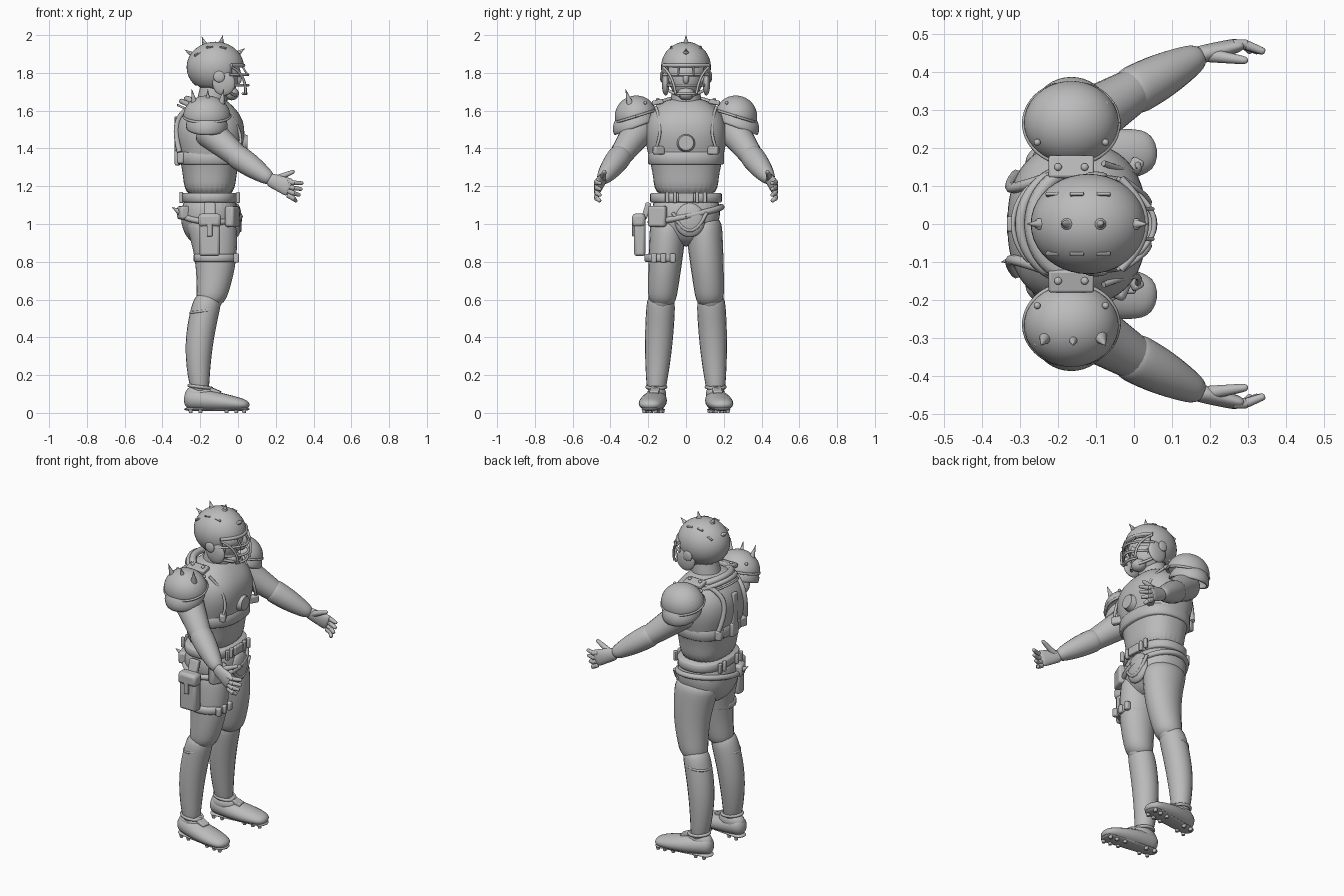
import bpy, bmesh
from math import sin, cos, pi, radians, copysign, sqrt
from mathutils import Vector

if "Cube" in bpy.data.objects:
    bpy.data.objects.remove(bpy.data.objects["Cube"])

grey = bpy.data.materials.new("plain_grey")
grey.use_nodes = True
grey.diffuse_color = (.5, .5, .5, 1)
grey.node_tree.nodes["Principled BSDF"].inputs["Base Color"].default_value = grey.diffuse_color

BODY = -.15  # depth of the body's axis


def add_object(name, data):
    data.materials.append(grey)
    obj = bpy.data.objects.new(name, data)
    bpy.context.collection.objects.link(obj)
    bpy.ops.object.select_all(action='DESELECT')
    bpy.context.view_layer.objects.active = obj
    obj.select_set(True)
    return obj


def finish(name, bm, angle=50):
    bmesh.ops.recalc_face_normals(bm, faces=bm.faces)
    mesh = bpy.data.meshes.new(name)
    bm.to_mesh(mesh)
    bm.free()
    obj = add_object(name, mesh)
    bpy.ops.object.shade_smooth_by_angle(angle=radians(angle))
    return obj


def skin_rings(name, rings):
    """Bridge loops of points into a closed tube."""
    bm = bmesh.new()
    loops = [[bm.verts.new(point) for point in ring] for ring in rings]
    for low, high in zip(loops, loops[1:]):
        for k in range(len(low)):
            bm.faces.new((low[k - 1], low[k], high[k], high[k - 1]))
    bm.faces.new(loops[0])
    bm.faces.new(loops[-1])
    return finish(name, bm)


def limb(name, start, end, r_start, r_end, wide=1, wide_end=None, bulge=0, bow=0):
    """Round-ended taper; wide scales its sideways radius, bow bends it forwards."""
    start, end = Vector(start), Vector(end)
    wide_end = wide_end or wide
    along = (end - start).normalized()
    across = Vector((0, 1, 0))
    across = (across - along * across.dot(along)).normalized()
    up = across.cross(along)
    steps, sides, rings = 20, 20, []
    for i in range(steps + 1):
        t = (1 - cos(pi * i / steps)) / 2
        swell = sin(pi * t)
        centre = start.lerp(end, t) + Vector((bow * swell, 0, 0))
        r = r_start + (r_end - r_start) * t + bulge * swell
        r *= max(.05, sqrt(1 - abs(t + t - 1) ** 12))
        w = r * (wide + (wide_end - wide) * t)
        angles = [2 * pi * k / sides for k in range(sides)]
        rings.append([centre + across * w * cos(a) + up * r * sin(a) for a in angles])
    return skin_rings(name, rings)


def hull(name, rows, x=BODY, y=0, smooth=0, power=2.4):
    """Stack of level superellipses, each row being height, depth and width."""
    def bend(value):
        return copysign(abs(value) ** (2 / power), value)
    sides = 32
    angles = [2 * pi * k / sides for k in range(sides)]
    obj = skin_rings(name, [[(x + depth * bend(cos(a)), y + width * bend(sin(a)), z)
                             for a in angles] for z, depth, width in rows])
    if smooth:
        obj.modifiers.new("smooth", 'SUBSURF').levels = smooth


def band(name, z, half, depth, width, lip=.006, **place):
    edge = (depth - lip, width - lip)
    hull(name, [(z - half, *edge), (z - half + lip, depth, width),
                (z + half - lip, depth, width), (z + half, *edge)], **place)


def wire(name, points, radius):
    curve = bpy.data.curves.new(name, 'CURVE')
    curve.dimensions = '3D'
    curve.bevel_depth, curve.bevel_resolution, curve.use_fill_caps = radius, 2, True
    spline = curve.splines.new('NURBS')
    spline.points.add(len(points) - 1)
    for slot, point in zip(spline.points, points):
        slot.co = (*point, 1)
    spline.order_u, spline.resolution_u, spline.use_endpoint_u = 3, 4, True
    add_object(name, curve)
    bpy.ops.object.convert(target='MESH')


def loop_path(z, depth, width, dip=0, x=BODY, y=0, lean=0):
    """Closed path that can dip at the front and lean to one side."""
    angles = [2 * pi * k / 24 for k in range(25)]
    return [(x + depth * cos(a), y + width * sin(a),
             z - dip * (1 + cos(a)) / 2 + lean * sin(a)) for a in angles]


def ball(name, at, size, keep=None, shell=0, roll=0):
    bm = bmesh.new()
    bmesh.ops.create_uvsphere(bm, u_segments=40, v_segments=24, radius=1)
    bmesh.ops.scale(bm, vec=size, verts=bm.verts)
    if keep:
        gone = [f for f in bm.faces if not keep(f.calc_center_median())]
        bmesh.ops.delete(bm, geom=gone, context='FACES')
    obj = finish(name, bm)
    obj.location, obj.rotation_euler.x = at, roll
    if shell:
        obj.modifiers.new("shell", 'SOLIDIFY').thickness = shell


def box(name, at, size, turn=0, roll=0, pitch=0):
    bm = bmesh.new()
    bmesh.ops.create_cube(bm, size=1)
    bmesh.ops.scale(bm, vec=size, verts=bm.verts)
    obj = finish(name, bm, angle=30)
    obj.location, obj.rotation_euler = at, (roll, pitch, turn)
    bevel = obj.modifiers.new("bevel", 'BEVEL')
    bevel.width, bevel.segments = min(size) / 4, 2


def cone(name, base, tip, radius, tip_radius=.0005):
    bm = bmesh.new()
    base, tip = Vector(base), Vector(tip)
    axis = tip - base
    bmesh.ops.create_cone(bm, segments=16, radius1=radius, radius2=tip_radius,
                          depth=axis.length, cap_ends=True)
    obj = finish(name, bm)
    obj.location = (base + tip) / 2
    obj.rotation_euler = axis.to_track_quat('Z', 'Y').to_euler()


# Torso, pelvis and neck
hull("shirt", [(1.13, .13, .17), (1.25, .14, .17), (1.36, .16, .2), (1.46, .19, .22),
               (1.56, .18, .21), (1.63, .12, .15), (1.67, .07, .08)], smooth=2)
hull("pelvis", [(.88, .08, .08), (.95, .14, .15), (1.04, .16, .19), (1.18, .13, .17)], smooth=2)
limb("neck", (BODY, 0, 1.56), (-.12, 0, 1.76), .09, .07)

# Collar folds, cord and plain medallion
wire("collar_roll", loop_path(1.66, .12, .14, dip=.08), .02)
wire("collar_fold", loop_path(1.65, .15, .15, dip=.13), .014)
wire("pendant_cord", loop_path(1.63, .17, .15, dip=.16), .006)
cone("chest_medallion", (.02, 0, 1.43), (.05, 0, 1.43), .05, tip_radius=.04)

# Rib harness, waist belt and sling belt
band("rib_band", z=1.35, half=.035, depth=.17, width=.2)
band("waist_belt", z=1.14, half=.025, depth=.145, width=.19)
wire("sling_belt", loop_path(1.06, .16, .19, dip=.02, lean=.04), .016)
box("belt_buckle", at=(0, 0, 1.14), size=(.02, .08, .05))
box("back_plate", at=(-.32, 0, 1.35), size=(.03, .06, .08))
box("spine_strap", at=(-.325, 0, 1.47), size=(.02, .04, .2))
for y in (-.1, -.06, .06, .1):
    for x in (0, -.3):
        box("belt_loop", at=(x, y, 1.14), size=(.02, .02, .06))

# Hip gear
ball("hip_cloth", at=(-.01, .02, 1.02), size=(.03, .08, .09))
wire("hip_cloth_hem", [(0, -.07, 1.06), (.02, .02, .87), (0, .11, 1.06)], .01)
box("front_pouch", at=(-.03, -.15, 1.04), size=(.05, .1, .11), turn=-.4)
box("rear_pouch", at=(-.29, -.1, 1.06), size=(.05, .08, .07), turn=.3)
cone("rear_tag", (-.29, -.09, 1.05), (-.35, -.1, 1.09), .025)
box("thigh_pouch", at=(BODY, -.245, .94), size=(.11, .06, .22))
box("thigh_pouch_flap", at=(BODY, -.25, 1.02), size=(.12, .07, .07))
box("thigh_pouch_clasp", at=(BODY, -.28, .97), size=(.03, .01, .07))
box("pouch_hanger", at=(BODY, -.21, 1.07), size=(.06, .03, .09), roll=-.3)
band("thigh_strap", z=.82, half=.02, depth=.115, width=.1, x=-.12, y=-.12, power=2)
for y in (-.17, -.12, -.07):
    box("thigh_strap_clip", at=(-.01, y, .82), size=(.03, .03, .05))

for s, side in ((1, "left_"), (-1, "right_")):
    # Leg with kneecap and sock top
    limb(side + "thigh", (BODY, s * .09, 1.04), (BODY, s * .13, .56), .14, .075,
         wide=.7, wide_end=.95, bow=.03)
    limb(side + "shin", (BODY, s * .13, .64), (-.2, s * .16, .08), .075, .045,
         bulge=.012, bow=-.03)
    ball(side + "kneecap", at=(-.12, s * .13, .61), size=(.04, .05, .06))
    wire(side + "sock_top", loop_path(.53, .07, .067, dip=-.02, x=-.18, y=s * .14), .007)

    # Cleated shoe
    heel, toe = Vector((-.285, s * .15, .02)), Vector((.06, s * .195, .02))
    lift = Vector((0, 0, .02))
    limb(side + "shoe", heel + lift * 3, toe + lift, .055, .025, wide=.8, wide_end=2, bulge=.01)
    limb(side + "shoe_sole", heel, toe, .01, .01, wide=4, wide_end=5)
    ball(side + "shoe_ankle", at=(-.2, s * .155, .1), size=(.08, .05, .05))
    wire(side + "shoe_cuff", loop_path(.145, .06, .05, dip=.015, x=-.2, y=s * .157), .009)
    box(side + "shoe_tongue", at=(-.13, s * .165, .12), size=(.08, .05, .02), turn=s * .15, pitch=.4)
    for t in (.1, .25, .65, .8, .92):
        for offset in (-.03, .03):
            stud = heel.lerp(toe, t) + Vector((0, offset, 0))
            cone(side + "cleat", stud, (stud.x, stud.y, 0), .013, tip_radius=.009)

    # Arm and hand
    shoulder, elbow = Vector((-.18, s * .24, 1.51)), Vector((0, s * .355, 1.35))
    wrist, knuckles = Vector((.18, s * .447, 1.23)), Vector((.28, s * .473, 1.19))
    limb(side + "upper_arm", shoulder, elbow.lerp(wrist, .15), .088, .055)
    limb(side + "forearm", elbow.lerp(shoulder, .15), wrist, .065, .032, bulge=.01)
    limb(side + "palm", wrist.lerp(knuckles, -.2), knuckles, .034, .05, wide=.7, wide_end=.35)
    for k in range(4):
        root = knuckles + Vector((-.02, 0, .036 - .024 * k))
        middle = root + Vector((.04, 0, -.01 - .004 * k))
        tip = middle + Vector((.045 - .004 * k * k, -s * .02, -.004 * k))
        limb(side + "finger", root, middle, .013, .013)
        limb(side + "fingertip", middle.lerp(root, .2), tip, .013, .009)
    limb(side + "thumb", wrist, wrist + Vector((.12, -s * .017, .05)), .02, .01)

    # Layered shoulder armour with straps and rivets
    pad = Vector((-.165, s * .265, 1.57))
    ball(side + "lower_pad", at=pad + Vector((0, s * .01, -.05)), size=(.11, .115, .09),
         keep=lambda p: p.z > -.01, shell=.012, roll=-s * .35)
    ball(side + "upper_pad", at=pad, size=(.125, .112, .11),
         keep=lambda p: p.z > 0, shell=.014, roll=-s * .3)
    wire(side + "pad_rim", loop_path(pad.z, .124, .107, x=pad.x, y=pad.y, lean=-s * .033), .007)
    box(side + "shoulder_strap", at=(pad.x, s * .15, 1.645), size=(.12, .06, .025), roll=-s * .2)
    for d in (-1, 1):
        ball(side + "strap_rivet", at=(pad.x + d * .035, s * .15, 1.66), size=(.01, .01, .008))
        for e in (-1, 1):
            ball(side + "pad_rivet", at=pad + Vector((d * .09, e * .05, .057 - s * e * .015)),
                 size=(.009, .009, .009))

    # Harness buckles, back straps and armhole seams
    box(side + "rib_buckle", at=(0, s * .145, 1.39), size=(.035, .06, .045), turn=-s * .5)
    box(side + "back_buckle", at=(-.3, s * .11, 1.35), size=(.04, .05, .06), turn=s * .3)
    wire(side + "back_strap", [(-.31, s * .13, 1.38), (-.34, s * .09, 1.5),
                               (-.29, s * .1, 1.61), (-.2, s * .13, 1.64)], .014)
    wire(side + "armhole_seam", [(0, s * .17, 1.38), (.05, s * .11, 1.49), (-.08, s * .16, 1.62)], .008)

# Spikes along one shoulder
for d in (-1, 0, 1):
    cone("shoulder_spike", (-.16 + d * .07, -.295, 1.63), (-.16 + d * .085, -.32, 1.715), .02)

# Head and open-faced helmet
head = Vector((-.12, 0, 1.83))
dome = Vector((.152, .132, .135))
ball("face", at=(-.1, 0, 1.775), size=(.1, .09, .115))
ball("chin_cup", at=(-.035, 0, 1.69), size=(.04, .045, .035))
ball("nose", at=(0, 0, 1.77), size=(.02, .016, .03))
ball("helmet", at=head, size=dome, shell=.016,
     keep=lambda p: p.z > -.115 - .15 * min(0, p.x) and (p.x < .085 or p.z > 0))
ball("visor", at=(-.115, 0, 1.8), size=(.13, .11, .08), keep=lambda p: p.x > .05 and p.z > -.02)


def arc(reach, width, z, back):
    """Path bowed across the front of the face."""
    steps = [k / 4 for k in range(-4, 5)]
    return [(reach - back * t * t, width * t, z) for t in steps]


# Brow and face mask
wire("helmet_brow", arc(.03, .12, 1.84, back=.065), .01)
wire("mask_upper_bar", arc(.055, .12, 1.79, back=.1), .007)
wire("mask_middle_bar", arc(.056, .11, 1.735, back=.1), .007)
wire("mask_lower_bar", arc(.045, .06, 1.69, back=.02), .007)
for s, side in ((1, "left_"), (-1, "right_")):
    wire(side + "mask_side_bar", [(-.03, s * .12, 1.83), (.045, s * .07, 1.79), (.04, s * .055, 1.69)], .007)
    wire(side + "mask_inner_bar", [(.02, s * .04, 1.84), (.05, s * .04, 1.79)], .005)
    wire(side + "chin_strap", [(-.08, s * .115, 1.72), (-.04, s * .07, 1.69), (-.01, s * .03, 1.68)], .008)
    ball(side + "jaw_flap", at=(-.075, s * .108, 1.745), size=(.06, .02, .065))
    ball(side + "ear_boss", at=(-.1, s * .128, 1.78), size=(.03, .01, .03))
    for x in (-.095, -.03, .04):
        z = dome.z * sqrt(1 - (x / dome.x) ** 2 - .35)
        box(side + "helmet_vent", at=head + Vector((x, s * .078, z)), size=(.036, .01, .012),
            roll=-s * .6, pitch=x * 4)

# Crest of helmet spikes
for angle in (148, 112, 78, 35):
    outward = Vector((cos(radians(angle)), 0, sin(radians(angle))))
    base = head + outward * dome
    cone("helmet_spike", base, base + outward * .04, .012)
    ball("helmet_spike_seat", at=base, size=(.015, .015, .008))
